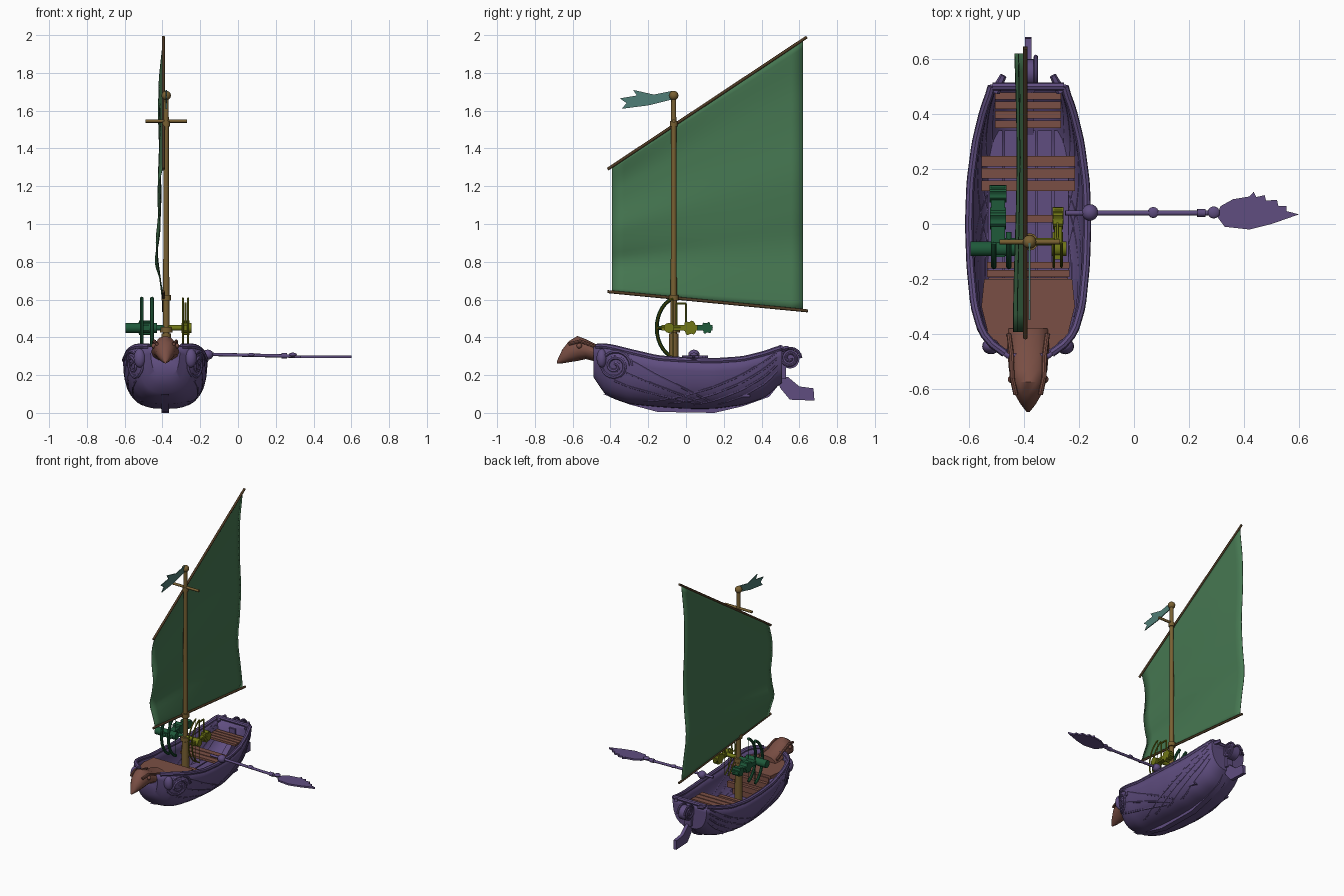
import bpy, bmesh, math
from mathutils import Vector

if "Cube" in bpy.data.objects:
    bpy.data.objects.remove(bpy.data.objects["Cube"])


def material(name, *rgb):
    m = bpy.data.materials.new(name)
    m.use_nodes = True
    m.diffuse_color = (*rgb, 1)
    m.node_tree.nodes["Principled BSDF"].inputs["Base Color"].default_value = (*rgb, 1)
    return m


PURPLE = material("purple wood", .115, .075, .215)
BROWN = material("red brown wood", .195, .078, .058)
MAST = material("golden wood", .19, .117, .032)
SPAR = material("dark wood", .076, .042, .017)
SAIL = material("sail green", .061, .185, .083)
DARK = material("dark green metal", .013, .10, .042)
OLIVE = material("yellow green metal", .16, .18, .008)
TEAL = material("teal cloth", .08, .205, .18)
CX = -.385  # centre line of the boat


def finish(ob, mat, name):
    ob.name = name
    ob.data.materials.clear()
    ob.data.materials.append(mat)
    bpy.ops.object.select_all(action='DESELECT')
    ob.select_set(True)
    bpy.context.view_layer.objects.active = ob
    bpy.ops.object.shade_smooth_by_angle(angle=math.radians(35))
    return ob


def mesh(name, verts, faces, mat):
    me = bpy.data.meshes.new(name)
    me.from_pydata(verts, [], faces)
    bm = bmesh.new()
    bm.from_mesh(me)
    bmesh.ops.recalc_face_normals(bm, faces=bm.faces)
    bm.to_mesh(me)
    bm.free()
    ob = bpy.data.objects.new(name, me)
    bpy.context.collection.objects.link(ob)
    return finish(ob, mat, name)


def loft(name, rings, mat, closed=True, caps=True):
    n = len(rings[0])
    faces = [(r*n+i, r*n+(i+1) % n, (r+1)*n+(i+1) % n, (r+1)*n+i)
             for r in range(len(rings)-1) for i in range(n if closed else n-1)]
    if caps:
        faces += [tuple(range(n)), tuple((len(rings)-1)*n+i for i in range(n))]
    return mesh(name, [v for r in rings for v in r], faces, mat)


def plate(name, profile, axis, centre, half, mat):
    """Extrude a flat outline: (y, z) along x, or (x, y) along z."""
    def put(p, d):
        return (centre+d, *p) if axis == 'x' else (*p, centre+d)
    return loft(name, [[put(p, d) for p in profile] for d in (-half, half)], mat)


def box(name, x, y, z, mat):
    return plate(name, [(x[0], y[0]), (x[1], y[0]), (x[1], y[1]), (x[0], y[1])], 'z',
                 (z[0]+z[1])/2, (z[1]-z[0])/2, mat)


def rod(name, a, b, r, mat, r2=None, sides=12):
    a, b = Vector(a), Vector(b)
    q = (b-a).to_track_quat('Z', 'Y')
    ring = [(math.cos(math.tau*i/sides), math.sin(math.tau*i/sides)) for i in range(sides)]
    return loft(name, [[p + q @ Vector((c*k, s*k, 0)) for c, s in ring]
                       for p, k in ((a, r), (b, r2 or r))], mat)


def tube(name, pts, r, mat):
    cu = bpy.data.curves.new(name, 'CURVE')
    cu.dimensions = '3D'
    cu.bevel_depth, cu.bevel_resolution, cu.use_fill_caps = r, 2, True
    sp = cu.splines.new('POLY')
    sp.points.add(len(pts)-1)
    for p, co in zip(sp.points, pts):
        p.co = (*co, 1)
    ob = bpy.data.objects.new(name, cu)
    bpy.context.collection.objects.link(ob)
    bpy.ops.object.select_all(action='DESELECT')
    ob.select_set(True)
    bpy.context.view_layer.objects.active = ob
    bpy.ops.object.convert(target='MESH')
    return finish(bpy.context.object, mat, name)


def ball(name, at, r, mat, scale=(1, 1, 1)):
    bpy.ops.mesh.primitive_uv_sphere_add(segments=16, ring_count=8, radius=r, location=at)
    bpy.context.object.scale = scale
    return finish(bpy.context.object, mat, name)


def interp(table, t):
    for a, b in zip(table, table[1:]):
        if t <= b[0]:
            k = max(0, (t-a[0])/(b[0]-a[0]))
            return [p+(q-p)*k for p, q in zip(a[1:], b[1:])]
    return list(table[-1][1:])


# Hull stations: y, half width, keel height, gunwale height
STATIONS = [(-.48, .06, .21, .35), (-.45, .12, .13, .355), (-.4, .165, .09, .35), (-.3, .195, .055, .325),
            (-.15, .21, .04, .29), (0, .215, .03, .28), (.15, .21, .03, .275), (.3, .19, .05, .285),
            (.42, .16, .09, .315), (.5, .13, .17, .345)]


def station(y):
    return [(a+b)/2 for a, b in zip(interp(STATIONS, y-.015), interp(STATIONS, y+.015))]


def skin(y, s, side, lift=0):
    """Point on the hull at depth s: 0 at the gunwale, 1 at the keel."""
    w, lo, hi = station(y)
    s = min(max(s, 0), 1)
    c = math.sqrt(1-s**2.5)
    return (CX+side*(w*c**.7+lift), y, hi-(hi-lo)*s)


depths = [math.sin(math.pi/2*i/10)**.8 for i in range(11)]
rings = []
for i in range(37):
    y = -.48+.98*i/36
    rings.append([skin(y, s, 1) for s in depths] + [skin(y, s, -1) for s in depths[-2::-1]])
hull = loft("hull", rings, PURPLE, closed=False)
solid = hull.modifiers.new("thickness", 'SOLIDIFY')
solid.thickness, solid.offset = .018, 0

plate("keel", [(-.44, .1), (-.3, .045), (-.15, .005), (.15, 0), (.3, .035), (.44, .085), (.5, .16),
               (.46, .2), (.3, .08), (0, .06), (-.3, .09)], 'x', CX, .02, PURPLE)
plate("rudder", [(.47, .2), (.5, .13), (.55, .07), (.68, .065), (.675, .13), (.6, .14), (.54, .19)],
      'x', CX, .012, PURPLE)

# Gunwales, sweeping carved ribbons and bow scrolls on both sides
for side, label in ((1, "left"), (-1, "right")):
    rail = [skin(-.47+.97*i/30, 0, side) for i in range(31)]
    tube(label+"_gunwale", rail, .015, PURPLE)
    for k in range(3):
        tube(f"{label}_bow_ribbon_{k}", [skin(-.3-.04*k+.45*t/16, .15+.25*k+(.75-.25*k)*(t/16)**1.2, side)
                                         for t in range(16)], .011, PURPLE)
    for k in range(4):
        tube(f"{label}_stern_ribbon_{k}", [skin(-.22+.13*k+(.7-.13*k)*t/16, .92-(.85-.18*k)*(t/16)**1.3, side)
                                           for t in range(17)], .011, PURPLE)
    scroll = []
    for i in range(45):
        a, r = i*.33, .085*(1-i/48)
        y, z = -.375+r*math.cos(a), .25+r*math.sin(a)
        w, lo, hi = station(y)
        scroll.append(skin(y, (hi-z)/(hi-lo), side, .004))
    tube(label+"_bow_scroll", scroll, .012, PURPLE)
    ball(label+"_bow_knob", (CX+side*.135, -.445, .29), .036, PURPLE, (.9, .8, 1.4))
    rod(label+"_stern_horn", (CX+side*.12, .48, .33), (CX+side*.09, .54, .345), .018, PURPLE, .012, 6)
tube("transom_rail", [(CX-.13, .5, .345), (CX+.13, .5, .345)], .015, PURPLE)

# Curled stern post
rod("stern_curl", (CX-.028, .55, .285), (CX+.028, .55, .285), .05, PURPLE, sides=20)
for side in (-1, 1):
    tube("stern_curl_scroll", [(CX+side*.028, .55+.058*(1-i/40)*math.cos(i*.36), .29+.058*(1-i/40)*math.sin(i*.36))
                               for i in range(36)], .008, PURPLE)
box("stern_post", (CX-.025, CX+.025), (.48, .53), (.18, .3), PURPLE)

# Bird-like figurehead: y, half width, bottom, top
HEAD = [(-.38, .075, .25, .345), (-.47, .075, .27, .36), (-.53, .07, .285, .39), (-.575, .06, .275, .407),
        (-.62, .048, .268, .38), (-.655, .028, .262, .335), (-.683, .006, .262, .275)]
loft("figurehead", [[(CX+w*math.cos(math.tau*i/12), y, (lo+hi)/2+(hi-lo)/2*math.sin(math.tau*i/12))
                     for i in range(12)] for y, w, lo, hi in HEAD], BROWN)
for side in (-1, 1):
    ball("figurehead_eye", (CX+side*.06, -.565, .355), .014, BROWN)
    tube("figurehead_brow", [(CX+side*.045, -.62, .365), (CX+side*.058, -.56, .38), (CX+side*.06, -.48, .35),
                             (CX+side*.07, -.4, .325)], .009, BROWN)

# Fore deck, steps, floor and benches
deck = [(-.2, .16), (-.3, .17), (-.4, .145), (-.455, .09)]
plate("fore_deck", [(CX+w, y) for y, w in deck] + [(CX-w, y) for y, w in deck[::-1]], 'z', .295, .012, BROWN)
box("deck_bulkhead", (CX-.145, CX+.145), (-.21, -.195), (.1, .29), BROWN)
for i in range(2):
    box(f"step_{i}", (CX-.15, CX+.15), (-.192+.03*i, -.168+.03*i), (.22-.05*i, .26-.05*i), BROWN)
for i in range(5):
    box(f"floor_plank_{i}", (CX-.146+.06*i, CX-.094+.06*i), (-.2, .34), (.085, .098), PURPLE)
for label, start, count, half, z in (("middle", .12, 3, .17, .21), ("stern", .35, 4, .12, .25), ("mast", .005, 1, .1, .17)):
    for i in range(count):
        y = start+i*(.045 if count == 3 else .034)
        box(f"{label}_bench_slat_{i}", (CX-half, CX+half), (y, y+(.038 if count == 3 else .027)), (z, z+.016), BROWN)

# Mast with collars and crosspiece
MX, MY = -.38, -.065
rod("mast", (MX, MY, .09), (MX, MY, 1.69), .018, MAST, .013)
rod("mast_foot", (MX, MY, .09), (MX, MY, .42), .028, MAST, .024)
for z, r in ((.44, .032), (.61, .026), (1.53, .02)):
    rod("mast_collar", (MX, MY, z-.015), (MX, MY, z+.015), r, MAST)
ball("mast_cap", (MX, MY, 1.68), .025, MAST)
rod("crosspiece", (-.49, MY, 1.545), (-.27, MY, 1.545), .009, MAST)
plate("pennant", [(-.07, 1.705), (-.17, 1.685), (-.28, 1.71), (-.26, 1.68), (-.35, 1.665), (-.315, 1.64),
                  (-.34, 1.61), (-.2, 1.628), (-.07, 1.66)], 'x', MX, .003, TEAL)

# Spars and billowing sail
SX = -.395
rod("upper_spar", (SX, -.415, 1.29), (SX, .64, 1.99), .008, SPAR)
rod("lower_spar", (SX, -.415, .642), (SX, .645, .54), .008, SPAR)
BILLOW = [(-1, 0), (0, 0), (.12, -.022), (.24, -.05), (.34, -.03), (.5, -.015), (.68, -.03), (.85, -.028), (1, 0)]
rows = []
for j in range(33):
    v, row = j/32, []
    for i in range(17):
        u = i/16
        y, lo, hi = -.392+1.012*u, .64-.098*u, 1.306+.672*u
        dx = sum(interp(BILLOW, v+d)[0] for d in (-.04, 0, .04))/3
        row.append((SX+dx*(.85+.15*math.cos(5*u)), y, lo+(hi-lo)*v))
    rows.append(row)
sail = loft("sail", rows, SAIL, closed=False, caps=False)
solid = sail.modifiers.new("thickness", 'SOLIDIFY')
solid.thickness, solid.offset = .003, 0


def gear(name, x, y, z, r, half, mat):
    plate(name, [(y+r*k*math.cos(math.tau*i/24), z+r*k*math.sin(math.tau*i/24))
                 for i in range(24) for k in [1 if i % 4 < 2 else .8]], 'x', x, half, mat)


# Two twin-bow machines beside the mast
def machine(label, arms, x0, x1, y0, y1, shaft, r, mat):
    mid = (x0+x1)/2
    for x in arms:
        bow = [(x, -.03-.125*math.cos(a), .45+.165*math.sin(a)) for a in [-1.25+2.5*i/14 for i in range(15)]]
        tube(label+"_bow", bow, r, mat)
        tube(label+"_string", [bow[0], bow[-1]], .002, mat)
        rod(label+"_bow_brace", (x, -.15, .45), (x, -.03, .45), r, mat)
    box(label+"_stock", (x0, x1), (y0, y1), (.435, .465), mat)
    rod(label+"_shaft", (shaft[0], -.09, .45), (shaft[1], -.09, .45), .027, mat)
    gear(label+"_rear_gear", mid, y1-.03, .45, .032, (x1-x0)/2+.006, mat)
    gear(label+"_middle_gear", mid, .02, .45, .04, (x1-x0)/2+.004, mat)
    rod(label+"_bracket", (mid, MY, .45), (MX, MY, .45), .014, mat)


machine("large_machine", (-.51, -.455), -.52, -.47, -.12, .14, (-.595, -.43), .010, DARK)
machine("small_machine", (-.292, -.264), -.29, -.262, -.13, .06, (-.3, -.245), .005, OLIVE)
for a, b in (((-.05, .43), (-.05, .58)), ((-.05, .58), (0, .58)), ((0, .58), (0, .43))):
    rod("small_machine_frame", (-.278, *a), (-.278, *b), .006, OLIVE, sides=6)

# Oar with a feathered blade
rod("oar_shaft", (-.25, .04, .312), (.31, .04, .3), .009, PURPLE)
for x, r in ((-.16, .03), (.07, .02), (.29, .022)):
    ball("oar_knob", (x, .042, .308), r, PURPLE, (1, 1, .9 if x < 0 else .5))
rod("oar_grip", (.23, .04, .303), (.26, .04, .302), .014, PURPLE)
plate("oar_blade", [(.3, .03), (.315, .065), (.36, .09), (.42, .1), (.435, .117), (.445, .098), (.475, .105), (.48, .085),
                    (.52, .088), (.525, .065), (.555, .065), (.555, .047), (.6, .035), (.5, 0), (.42, -.02), (.33, -.01)],
      'z', .297, .006, PURPLE)
